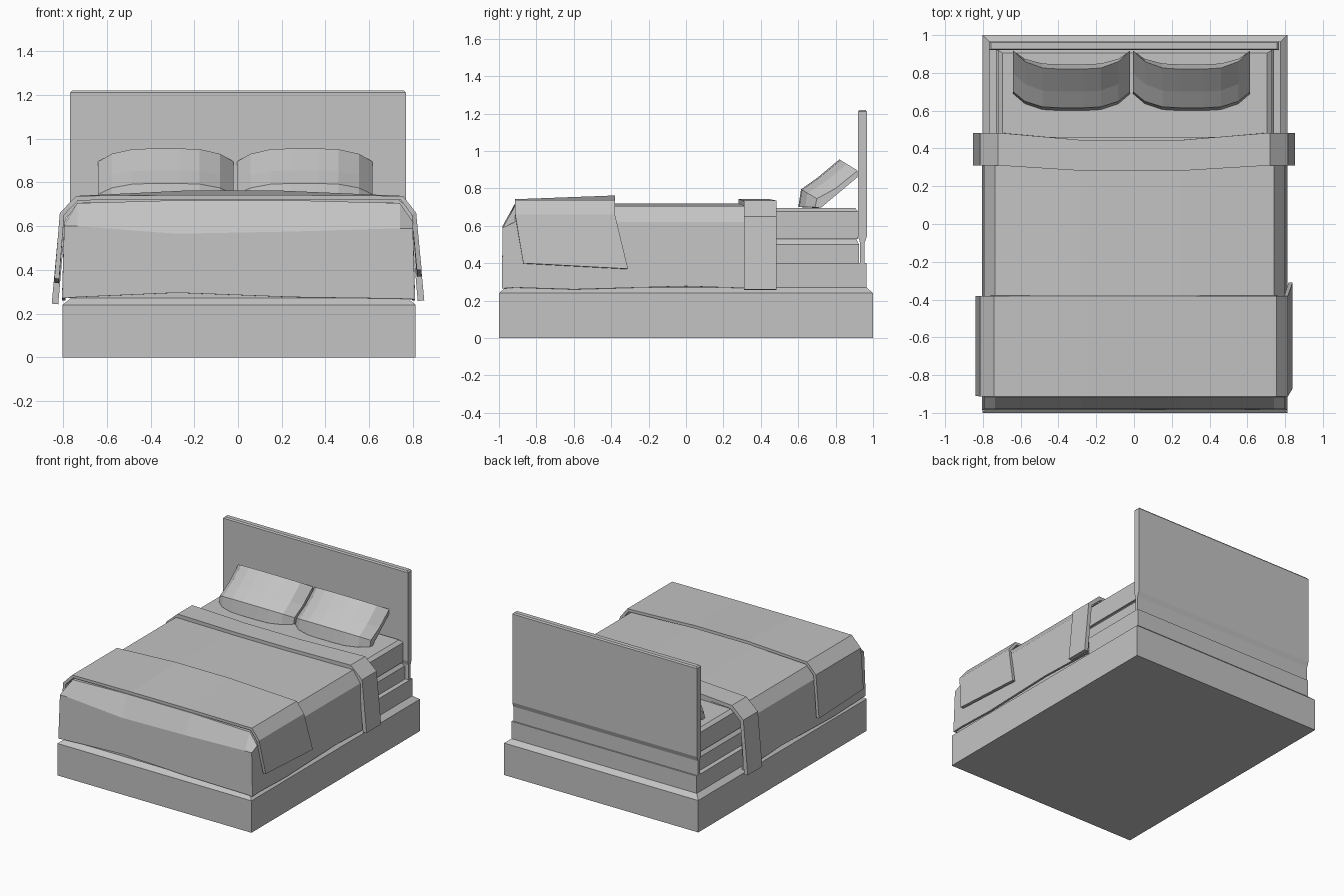
import bpy
import bmesh

cube = bpy.data.objects.get("Cube")
if cube:
    bpy.data.objects.remove(cube, do_unlink=True)

grey = bpy.data.materials.new("plain_grey")
COLOUR = (0.55, 0.55, 0.55, 1)
grey.diffuse_color = COLOUR
grey.use_nodes = True
grey.node_tree.nodes["Principled BSDF"].inputs["Base Color"].default_value = COLOUR


def loft(name, sections, closed=False, thickness=0.0):
    """Skin a row of point sections; closed sections also get end caps."""
    bm = bmesh.new()
    rows = [[bm.verts.new(p) for p in s] for s in sections]
    n = len(rows[0])
    for a, b in zip(rows, rows[1:]):
        for j in range(n if closed else n - 1):
            k = (j + 1) % n
            bm.faces.new((a[j], a[k], b[k], b[j]))
    if closed:
        bm.faces.new(rows[0])
        bm.faces.new(rows[-1])
    bmesh.ops.remove_doubles(bm, verts=bm.verts[:], dist=0.0005)
    if closed:
        bmesh.ops.recalc_face_normals(bm, faces=bm.faces[:])
    mesh = bpy.data.meshes.new(name)
    bm.to_mesh(mesh)
    bm.free()
    mesh.materials.append(grey)
    obj = bpy.data.objects.new(name, mesh)
    bpy.context.scene.collection.objects.link(obj)
    if thickness:
        mod = obj.modifiers.new("cloth_thickness", "SOLIDIFY")
        mod.thickness = thickness
        mod.offset = -1
    return obj


def block(name, rings, cx=0.005):
    """Stack of rectangles, each (half width, front y, back y, z)."""
    return loft(name, [[(cx - w, f, z), (cx + w, f, z), (cx + w, b, z), (cx - w, b, z)]
                       for w, f, b, z in rings], closed=True)


# Base with a chamfered ledge and a narrower plinth
block("bed_base", [(0.807, -1, 1, 0), (0.807, -1, 1, 0.24),
                   (0.77, -0.965, 0.965, 0.27), (0.77, -0.965, 0.965, 0.40)])

# Box spring and mattress
block("box_spring", [(0.735, -0.93, 0.925, 0.40), (0.735, -0.93, 0.925, 0.50),
                     (0.71, -0.91, 0.91, 0.53)])
block("mattress", [(0.725, -0.92, 0.92, 0.53), (0.725, -0.92, 0.92, 0.675),
                   (0.70, -0.90, 0.905, 0.695)])

# Headboard, thinner at its foot and chamfered along the top
block("headboard", [(0.768, 0.93, 0.955, 0.40), (0.768, 0.93, 0.955, 0.51),
                    (0.768, 0.92, 0.967, 0.545), (0.768, 0.92, 0.967, 1.21),
                    (0.758, 0.927, 0.96, 1.22)], cx=0)


# Blanket draped over the sides and the foot end
def blanket_section(y, hem):
    return [(-0.805, y, hem), (-0.795, y, 0.62), (-0.735, y, 0.705), (-0.28, y, 0.718),
            (0.25, y, 0.718), (0.74, y, 0.705), (0.80, y, 0.62), (0.81, y, hem)]


top_front = blanket_section(-0.915, 0.27)
hem_z = [0.27, 0.27, 0.275, 0.295, 0.275, 0.268, 0.265, 0.265]
brow_z = [0.27, 0.60, 0.60, 0.565, 0.575, 0.59, 0.59, 0.265]
hem_row = [(p[0], -0.985, z) for p, z in zip(top_front, hem_z)]
hem_row[1], hem_row[6] = hem_row[0], hem_row[7]
brow_row = [(p[0], -0.98, z) for p, z in zip(top_front, brow_z)]
brow_row[0], brow_row[7] = hem_row[0], hem_row[7]
loft("blanket", [hem_row, brow_row, top_front, blanket_section(-0.6, 0.26),
                 blanket_section(0, 0.277), blanket_section(0.46, 0.262)], thickness=0.015)


# Turned-down band near the pillows, bowed toward the foot in the middle
def band_section(side_y, mid_y):
    xs = [-0.852, -0.815, -0.72, -0.25, 0.22, 0.72, 0.815, 0.852]
    zs = [0.245, 0.65, 0.735, 0.743, 0.743, 0.735, 0.65, 0.26]
    return [(x, mid_y if abs(x) < 0.5 else side_y, z) for x, z in zip(xs, zs)]


loft("turned_down_band", [band_section(0.31, 0.28), band_section(0.483, 0.442)],
     thickness=0.03)


# Throw across the foot, its hanging ends slanted
def throw_section(y, left_y, right_y, left_z, right_z, lift):
    return [(-0.84, left_y, left_z), (-0.815, y, 0.66), (-0.74, y, 0.738),
            (-0.25, y, 0.742 + lift), (0.2, y, 0.742 + lift), (0.755, y, 0.738),
            (0.815, y, 0.66), (0.84, right_y, right_z)]


loft("foot_throw", [throw_section(-0.913, -0.91, -0.87, 0.36, 0.40, 0),
                    throw_section(-0.38, -0.38, -0.31, 0.34, 0.37, 0.02)], thickness=0.022)

# Pillows: a plump cross-section (y, z) that pinches toward both ends
plump = [(0.82, 0.955), (0.70, 0.855), (0.615, 0.795), (0.60, 0.70), (0.70, 0.695), (0.845, 0.88)]
pinched = [(0.918, 0.895), (0.80, 0.80), (0.70, 0.745), (0.69, 0.70), (0.72, 0.695), (0.917, 0.86)]


def pillow(name, cx, half):
    sections = []
    for u in (-1, -0.8, -0.5, -0.2, 0.2, 0.5, 0.8, 1):
        t = u ** 4
        sections.append([(cx + half * u, a[0] + (b[0] - a[0]) * t, a[1] + (b[1] - a[1]) * t)
                         for a, b in zip(plump, pinched)])
    return loft(name, sections, closed=True)


pillow("right_pillow", -0.33, 0.31)
pillow("left_pillow", 0.305, 0.31)
